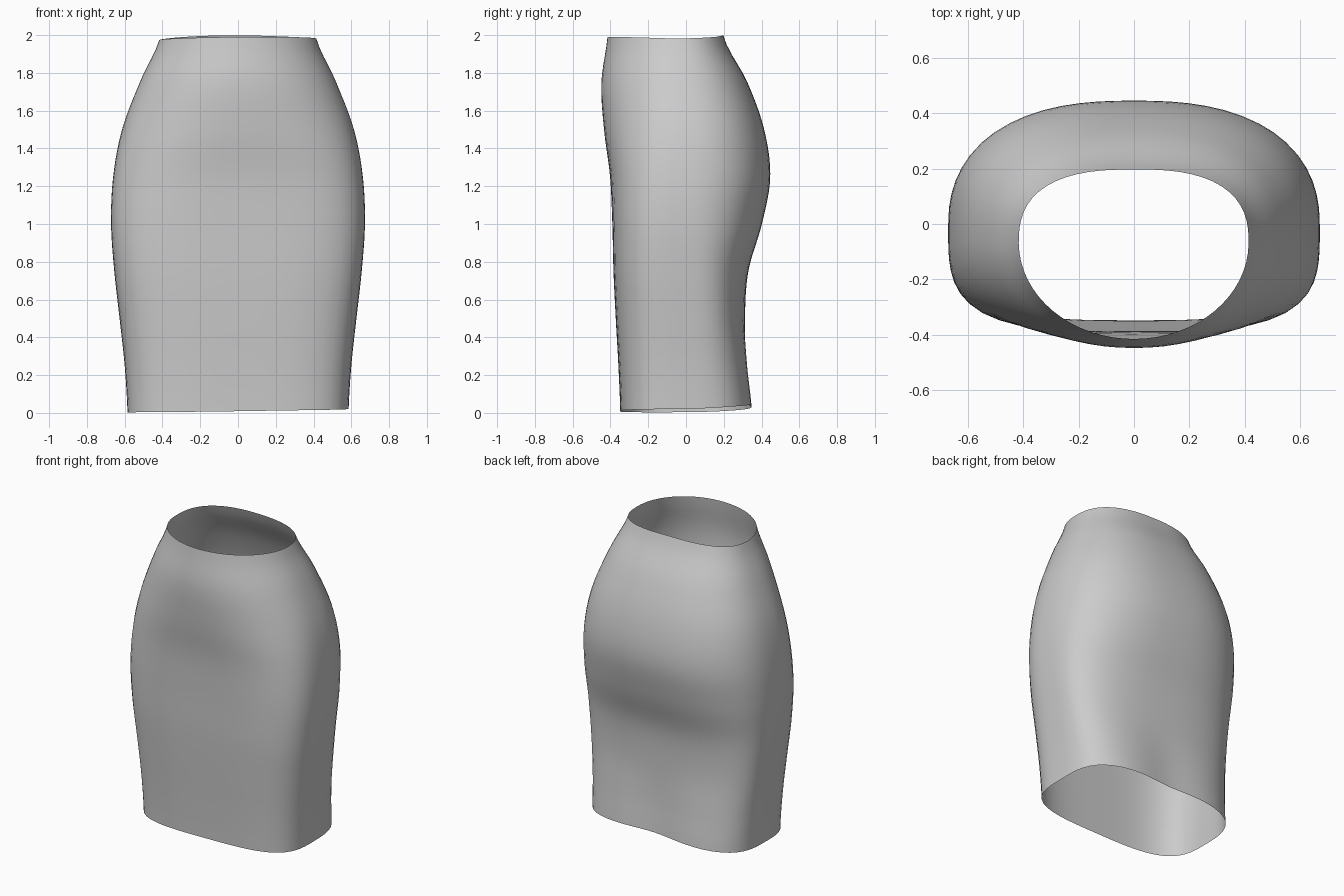
import bpy, bmesh, math

if "Cube" in bpy.data.objects:
    bpy.data.objects.remove(bpy.data.objects["Cube"])

# height, half width, front y, back y, y of widest point, front squareness, back squareness, back hollow
SECTIONS = [
    (0.00, 0.585, -0.348, 0.365, 0.00, 3.6, 3.2, 0.03),
    (0.25, 0.60, -0.358, 0.336, 0.00, 3.6, 3.1, 0.02),
    (0.50, 0.627, -0.372, 0.312, 0.00, 3.6, 3.0, 0.0),
    (0.75, 0.655, -0.384, 0.330, -0.01, 3.6, 2.8, 0.0),
    (1.00, 0.672, -0.390, 0.402, -0.02, 3.4, 2.6, 0.0),
    (1.25, 0.661, -0.402, 0.446, -0.02, 3.0, 2.5, 0.0),
    (1.50, 0.614, -0.434, 0.414, -0.03, 2.4, 2.5, 0.0),
    (1.75, 0.520, -0.448, 0.325, -0.05, 2.1, 2.5, 0.0),
    (2.00, 0.410, -0.415, 0.197, -0.07, 2.0, 2.6, 0.0),
]
SIDES, RINGS = 64, 40


def section_at(z):
    """Smoothly blend the sections at height z (Catmull-Rom)."""
    f = max(0.0, min(7.9999, z / 0.25))
    i = int(f)
    t = f - i
    p0, p1, p2, p3 = (SECTIONS[max(0, min(8, k))] for k in range(i - 1, i + 3))
    return [0.5 * (2 * b + (c - a) * t + (2 * a - 5 * b + 4 * c - d) * t * t
                   + (3 * b - a - 3 * c + d) * t ** 3)
            for a, b, c, d in zip(p0, p1, p2, p3)][1:]


def skirt_point(angle, t):
    c, s = math.cos(angle), math.sin(angle)
    # Slightly uneven hem and waist edges
    hem = 0.013 + 0.009 * c + 0.028 * max(0, s) ** 2 * (1 + 0.4 * c) - 0.004 * max(0, -s)
    waist = 1.978 + 0.004 * c + 0.012 * max(0, -s) + 0.021 * max(0, s) ** 2 * (1 - 0.3 * c)
    z = hem + (min(waist, 2.0) - hem) * t
    w, front, back, mid, nf, nb, hollow = section_at(z)
    n, depth = (nb, back - mid) if s > 0 else (nf, mid - front)
    r = (abs(c) ** n + abs(s) ** n) ** (-1 / n)
    y = mid + depth * r * s
    if s > 0:
        y -= hollow * math.exp(-(c / 0.35) ** 2)
    return (w * r * c, y, z)


# Skirt: open tube lofted through the sections
bm = bmesh.new()
rings = [[bm.verts.new(skirt_point(2 * math.pi * i / SIDES, j / RINGS))
          for i in range(SIDES)] for j in range(RINGS + 1)]
for lo, hi in zip(rings, rings[1:]):
    for i in range(SIDES):
        k = (i + 1) % SIDES
        bm.faces.new((lo[i], lo[k], hi[k], hi[i])).smooth = True

mesh = bpy.data.meshes.new("skirt")
bm.to_mesh(mesh)
bm.free()
skirt = bpy.data.objects.new("skirt", mesh)
bpy.context.collection.objects.link(skirt)
